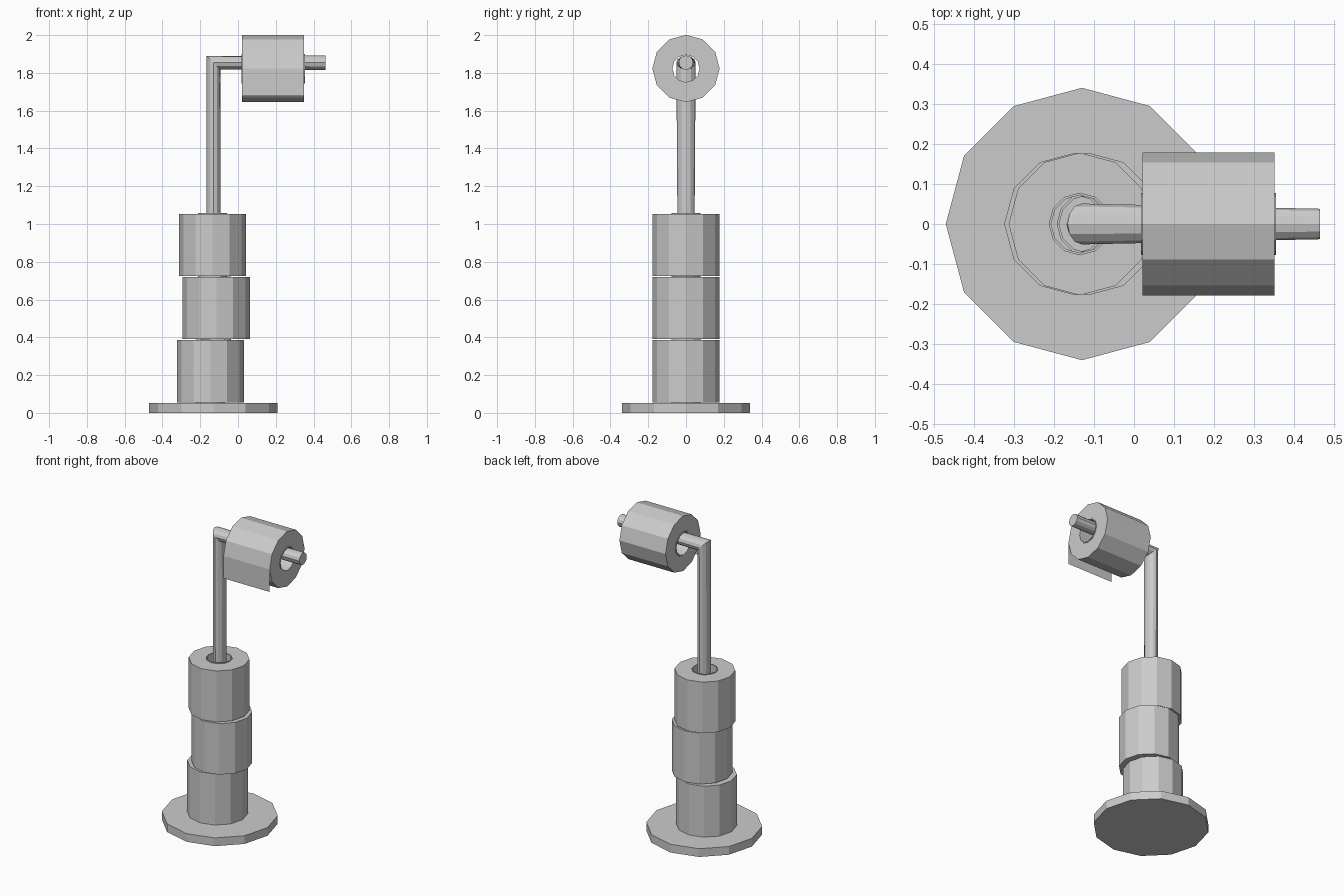
import bpy, bmesh
from math import sin, cos, pi, radians
from mathutils import Matrix, Vector

if "Cube" in bpy.data.objects:
    bpy.data.objects.remove(bpy.data.objects["Cube"])

SIDES = 12
POLE_X = -0.13


def make_object(name, bm):
    bmesh.ops.recalc_face_normals(bm, faces=bm.faces)
    mesh = bpy.data.meshes.new(name)
    bm.to_mesh(mesh)
    bm.free()
    obj = bpy.data.objects.new(name, mesh)
    bpy.context.collection.objects.link(obj)
    return obj


def bridge(bm, a, b):
    for i in range(SIDES):
        j = (i + 1) % SIDES
        bm.faces.new((a[i], a[j], b[j], b[i]))


def ring(bm, centre, radius, tilt=0.0):
    """Circle of vertices, tilted about y (0 = horizontal, 90 = facing +x)."""
    rot = Matrix.Rotation(radians(tilt), 3, 'Y')
    return [bm.verts.new(Vector(centre) + rot @ Vector(
        (radius * cos(2 * pi * i / SIDES), radius * sin(2 * pi * i / SIDES), 0)))
        for i in range(SIDES)]


def swept(name, stations):
    """Capped tube through (centre, radius, tilt) stations."""
    bm = bmesh.new()
    rings = [ring(bm, *s) for s in stations]
    for a, b in zip(rings, rings[1:]):
        bridge(bm, a, b)
    bm.faces.new(rings[0])
    bm.faces.new(rings[-1])
    return make_object(name, bm)


def paper_roll(name, centre, tilt=0.0):
    """Paper roll with a cardboard core poking out slightly at both ends."""
    outer, core, hole = 0.178, 0.078, 0.072
    paper_h, core_h = 0.1645, 0.1685
    profile = [(outer, -paper_h), (outer, paper_h), (core, paper_h), (core, core_h),
               (hole, core_h), (hole, -core_h), (core, -core_h), (core, -paper_h)]
    axis = Matrix.Rotation(radians(tilt), 3, 'Y') @ Vector((0, 0, 1))
    bm = bmesh.new()
    rings = [ring(bm, Vector(centre) + axis * h, r, tilt) for r, h in profile]
    for a, b in zip(rings, rings[1:] + rings[:1]):
        bridge(bm, a, b)
    return make_object(name, bm)


# Round foot
swept("base_disc", [((POLE_X, 0, 0), 0.34, 0), ((POLE_X, 0, 0.053), 0.34, 0)])

# Upright pole mitred into the horizontal arm
swept("pole_and_arm", [((POLE_X, 0, 0.05), 0.039, 0),
                       ((POLE_X, 0, 1.854), 0.051, 45),
                       ((0.464, 0, 1.854), 0.038, 90)])

# Spare rolls stacked slightly askew
for i, x in enumerate((-0.146, -0.115, -0.135)):
    paper_roll(f"spare_roll_{i + 1}", (x, 0, 0.2205 + 0.334 * i))

# Roll hanging on the arm
paper_roll("hanging_roll", (0.186, 0, 1.823), 90)

# Loose end of paper hanging at the front
bm = bmesh.new()
bm.faces.new([bm.verts.new((x, -0.178, z)) for x, z in
              ((0.0215, 1.823), (0.0215, 1.678), (0.3505, 1.678), (0.3505, 1.823))])
make_object("loose_sheet", bm)
